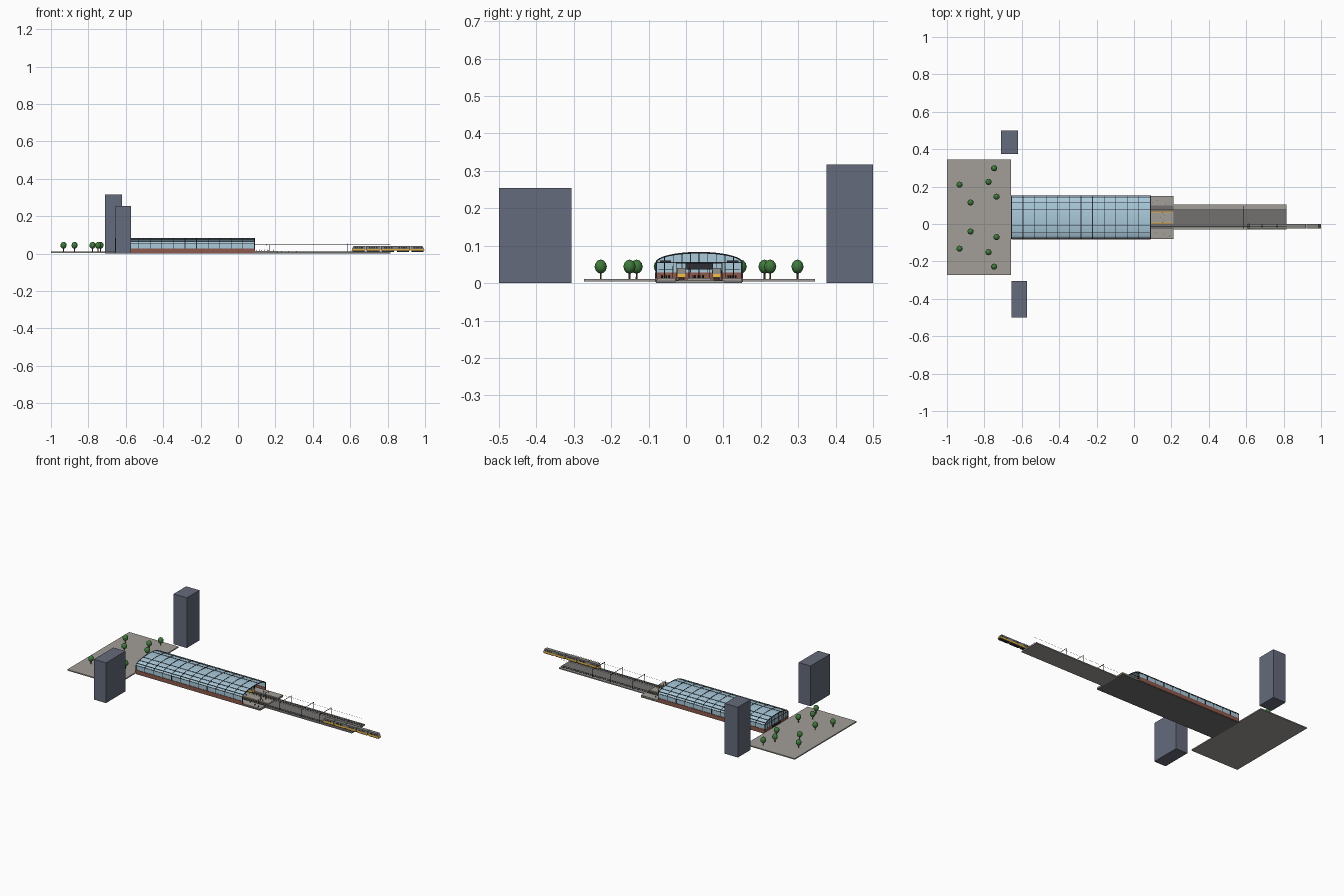
import bpy, bmesh, math, random
from mathutils import Matrix

if "Cube" in bpy.data.objects:
    bpy.data.objects.remove(bpy.data.objects["Cube"])
random.seed(4)


def mat(name, r, g, b):
    m = bpy.data.materials.new(name)
    m.diffuse_color = (r, g, b, 1)
    m.use_nodes = True
    m.node_tree.nodes["Principled BSDF"].inputs["Base Color"].default_value = m.diffuse_color
    return m


GLASS = mat("pale blue glass", 0.40, 0.59, 0.71)
STEEL = mat("dark steel", 0.025, 0.028, 0.035)
BRICK = mat("red brick", 0.27, 0.10, 0.075)
STONE = mat("warm concrete", 0.36, 0.34, 0.31)
BALLAST = mat("track ballast", 0.17, 0.165, 0.16)
TOWER = mat("slate facade", 0.13, 0.145, 0.20)
LEAF = mat("leaf green", 0.05, 0.19, 0.045)
ORANGE = mat("safety orange", 0.75, 0.42, 0.05)
TRAIN = mat("train grey", 0.24, 0.23, 0.21)
BARK = mat("bark brown", 0.12, 0.07, 0.04)


def finish(bm, name, material, smooth=False):
    bmesh.ops.recalc_face_normals(bm, faces=bm.faces)
    me = bpy.data.meshes.new(name)
    bm.to_mesh(me)
    bm.free()
    me.materials.append(material)
    ob = bpy.data.objects.new(name, me)
    bpy.context.collection.objects.link(ob)
    for p in me.polygons:
        p.use_smooth = smooth
    return ob


def boxes(name, material, items):
    """One object made of boxes (x0, x1, y0, y1, z0, z1)."""
    bm = bmesh.new()
    for x0, x1, y0, y1, z0, z1 in items:
        m = Matrix.Translation(((x0 + x1) / 2, (y0 + y1) / 2, (z0 + z1) / 2)) @ \
            Matrix.Diagonal((x1 - x0, y1 - y0, z1 - z0, 1))
        bmesh.ops.create_cube(bm, size=1, matrix=m)
    return finish(bm, name, material)


# Hall dimensions
HX0, HX1, CY, HALF = -0.655, 0.088, 0.035, 0.115
EAVE, RISE, SILL, BAYS, FLOOR = 0.055, 0.027, 0.028, 12, 0.013


def arch(off, zb):
    """Vault cross-section as (y, z) points, grown by off."""
    pts = [(CY - HALF - off, zb)]
    for i in range(25):
        t = math.pi * (1 - i / 24)
        pts.append((CY + (HALF + off) * math.cos(t), EAVE + (RISE + off) * math.sin(t)))
    return pts + [(CY + HALF + off, zb)]


def arch_bands(name, material, spans, outer, inner, zb):
    """Arched bands extruded along x over each span."""
    bm = bmesh.new()
    for x0, x1 in spans:
        rings = [[bm.verts.new((x, y, z)) for y, z in arch(o, zb)]
                 for x, o in ((x0, outer), (x1, outer), (x1, inner), (x0, inner))]
        n = len(rings[0])
        for k in range(4):
            a, b = rings[k], rings[(k + 1) % 4]
            for i in range(n - 1):
                bm.faces.new((a[i], a[i + 1], b[i + 1], b[i]))
        for e in (0, n - 1):
            bm.faces.new([r[e] for r in rings])
    return finish(bm, name, material)


def vault_z(y):
    u = min(1, abs(y - CY) / HALF)
    return EAVE + RISE * math.sqrt(1 - u * u)


# Ground: plaza, station slab, track corridor
boxes("plaza", STONE, [(-1.0, -0.657, -0.273, 0.345, 0.004, 0.011)])
boxes("station_slab", BALLAST, [(-0.657, 0.21, -0.08, 0.15, 0.0, 0.008)])
boxes("corridor_slab", STONE, [(0.21, 0.815, -0.03, 0.104, 0.0, 0.007)])
boxes("corridor_ballast", BALLAST, [(0.21, 0.815, -0.019, 0.074, 0.006, 0.0085)])

# Platforms either side of two tracks
TRACKS = (-0.012, 0.082)
PLATFORMS = ((-0.078, -0.028), (0.003, 0.067), (0.098, 0.149))
boxes("platforms", STONE, [(-0.655, 0.21, a, b, 0.007, FLOOR) for a, b in PLATFORMS])
boxes("platform_edge_lines", ORANGE,
      [(-0.62, 0.205, y - 0.0017, y + 0.0017, FLOOR, FLOOR + 0.0008) for y in (0.0055, 0.0645)])
boxes("rails", STEEL, [(-0.62, 0.815, t + s - 0.0006, t + s + 0.0006, 0.008, 0.0098)
                       for t in TRACKS for s in (-0.006, 0.006)])

# Vaulted glass hall on brick side walls
arch_bands("hall_glass", GLASS, [(HX0, HX1)], 0.0, -0.0015, SILL)
step = (HX1 - HX0) / BAYS
arch_bands("hall_ribs", STEEL,
           [(HX0 + i * step - 0.0018, HX0 + i * step + 0.0018) for i in range(BAYS + 1)],
           0.0014, -0.003, FLOOR)
boxes("hall_brick_walls", BRICK,
      [(HX0, HX1, CY + s * HALF - 0.003, CY + s * HALF + 0.003, 0.003, SILL) for s in (-1, 1)])
purlins = []
for s in (-1, 1):
    for deg in (22.5, 45, 67.5):
        y = CY + s * HALF * math.cos(math.radians(deg))
        z = vault_z(y)
        purlins.append((HX0, HX1, y - 0.0015, y + 0.0015, z - 0.0025, z + 0.0014))
    y = CY + s * HALF
    purlins.append((HX0, HX1, y - 0.0014, y + 0.0014, EAVE - 0.001, EAVE + 0.001))
boxes("hall_purlins", STEEL, purlins)

# West end wall: glazed gable over brick, with mullions
bm = bmesh.new()
ends = [[bm.verts.new((x, y, z)) for y, z in arch(-0.001, SILL)] for x in (HX0, HX0 + 0.002)]
n = len(ends[0])
for ring in ends:
    bm.faces.new(ring)
for i in range(n):
    j = (i + 1) % n
    bm.faces.new((ends[0][i], ends[0][j], ends[1][j], ends[1][i]))
finish(bm, "gable_glass", GLASS)
boxes("gable_brick", BRICK, [(HX0 - 0.001, HX0 + 0.004, CY - HALF, CY + HALF, 0.008, SILL)])
mull = [(HX0 - 0.0015, HX0 + 0.003, y - 0.001, y + 0.001, SILL, vault_z(y))
        for y in (CY + HALF * k / 5 for k in range(-4, 5))]
mull.append((HX0 - 0.0015, HX0 + 0.003, CY - HALF, CY + HALF, EAVE - 0.001, EAVE + 0.001))
boxes("gable_mullions", STEEL, mull)
boxes("entrance_doors", STEEL, [(HX0 - 0.003, HX0 - 0.001, CY - 0.04, CY + 0.04, 0.011, SILL - 0.002)])

# Platform columns, hanging boards and departure board
cols, signs = [], []
for i in range(1, BAYS, 2):
    x = HX0 + i * step
    for y in (-0.057, CY, 0.127):
        cols.append((x - 0.0012, x + 0.0012, y - 0.0012, y + 0.0012, FLOOR, vault_z(y)))
    for y in (-0.055, 0.125):
        signs.append((x - 0.001, x + 0.001, y - 0.015, y + 0.015, 0.055, 0.061))
        cols.append((x - 0.002, x + 0.002, y - 0.019, y + 0.019, 0.036, 0.038))
signs.append((0.02, 0.024, CY - 0.037, CY + 0.037, 0.037, 0.054))
boxes("platform_columns", STEEL, cols)
boxes("hanging_boards", STEEL, signs)

# Benches and waiting people
benches, people, heads = [], [], []
for i in range(30):
    x = random.uniform(-0.58, 0.19)
    a, b = random.choice(PLATFORMS)
    y = random.uniform(a + 0.012, b - 0.012)
    people.append((x - 0.001, x + 0.001, y - 0.0015, y + 0.0015, FLOOR, FLOOR + 0.007))
    heads.append((x - 0.0008, x + 0.0008, y - 0.0008, y + 0.0008, FLOOR + 0.007, FLOOR + 0.009))
for i in range(6):
    x = -0.55 + i * 0.11
    benches += [(x, x + 0.02, y - 0.003, y + 0.003, FLOOR + 0.003, FLOOR + 0.0045)
                for y in (-0.06, CY, 0.13)]
boxes("waiting_people", STEEL, people)
boxes("people_heads", BRICK, heads)
boxes("benches", BARK, benches)


def prism(name, material, x0, x1, y, half, z0, z1, nose0, nose1):
    """Car body with sloped ends."""
    bm = bmesh.new()
    prof = [(x0, z0), (x1, z0), (x1 - nose1, z1), (x0 + nose0, z1)]
    a, b = [[bm.verts.new((px, y + s * half, pz)) for px, pz in prof] for s in (-1, 1)]
    bm.faces.new(a)
    bm.faces.new(b)
    for i in range(4):
        j = (i + 1) % 4
        bm.faces.new((a[i], a[j], b[j], b[i]))
    return finish(bm, name, material)


def train(label, x0, x1, y, cars=5):
    length = (x1 - x0) / cars
    windows, gear = [], []
    for i in range(cars):
        a, b = x0 + i * length + 0.001, x0 + (i + 1) * length - 0.001
        na, nb = (0.012 if i == 0 else 0), (0.012 if i == cars - 1 else 0)
        prism(label + "_lower_body", ORANGE, a, b, y, 0.0115, 0.015, 0.025, na * .35, nb * .35)
        prism(label + "_upper_body", TRAIN, a + na * .35, b - nb * .35, y, 0.0115, 0.025, 0.04,
              na * .65, nb * .65)
        gear.append((a + 0.006, b - 0.006, y - 0.008, y + 0.008, 0.0095, 0.015))
        w = (b - a - 0.028) / 4
        for k in range(4):
            wx = a + 0.014 + k * w
            windows += [(wx + 0.002, wx + w - 0.002, y + s * 0.0118 - 0.0005, y + s * 0.0118 + 0.0005,
                         0.027, 0.034) for s in (-1, 1)]
    boxes(label + "_windows", STEEL, windows)
    boxes(label + "_running_gear", STEEL, gear)


train("departing_train", 0.605, 1.0, TRACKS[0])
train("waiting_train", -0.34, 0.055, TRACKS[1])

# Overhead line: portals, wires, lineside posts and signals
portal = []
for x in (0.305, 0.46, 0.585):
    portal += [(x - 0.001, x + 0.001, y - 0.001, y + 0.001, 0.006, 0.055) for y in (-0.026, 0.096)]
    portal.append((x - 0.001, x + 0.001, -0.026, 0.096, 0.052, 0.0545))
boxes("overhead_portals", STEEL, portal)
boxes("overhead_wires", STEEL, [(0.088, 0.815, t - 0.0003, t + 0.0003, 0.0495, 0.0501) for t in TRACKS])
boxes("lineside_posts", STEEL, [(x, x + 0.0015, 0.088, 0.0895, 0.006, 0.014)
                                for x in (0.23 + 0.04 * i for i in range(15))])
boxes("signal_posts", STEEL, [(x - 0.0008, x + 0.0008, y - 0.0008, y + 0.0008, FLOOR, 0.046)
                              for x, y in ((0.15, 0.008), (0.15, 0.062), (0.167, -0.035), (0.167, 0.105))])
boxes("signal_heads", BRICK, [(x - 0.0015, x + 0.0015, y - 0.002, y + 0.002, 0.042, 0.048)
                              for x, y in ((0.152, 0.008), (0.152, 0.062))])

# Neighbouring office blocks
boxes("rear_tower", TOWER, [(-0.712, -0.62, 0.375, 0.50, 0.0, 0.317)])
boxes("front_tower", TOWER, [(-0.655, -0.571, -0.50, -0.306, 0.0, 0.254)])

# Plaza trees
for x, y in ((-0.933, 0.21), (-0.874, 0.115), (-0.778, 0.225), (-0.748, 0.298), (-0.735, 0.146),
             (-0.933, -0.132), (-0.874, -0.04), (-0.735, -0.07), (-0.778, -0.151), (-0.748, -0.228)):
    bm = bmesh.new()
    bmesh.ops.create_icosphere(bm, subdivisions=2, radius=1, matrix=Matrix.Translation(
        (x, y, 0.044)) @ Matrix.Diagonal((0.0165, 0.0165, 0.019, 1)))
    finish(bm, "tree_crown", LEAF, True)
    bm = bmesh.new()
    bmesh.ops.create_cone(bm, cap_ends=True, segments=8, radius1=0.0025, radius2=0.002, depth=0.02,
                          matrix=Matrix.Translation((x, y, 0.02)))
    finish(bm, "tree_trunk", BARK)
